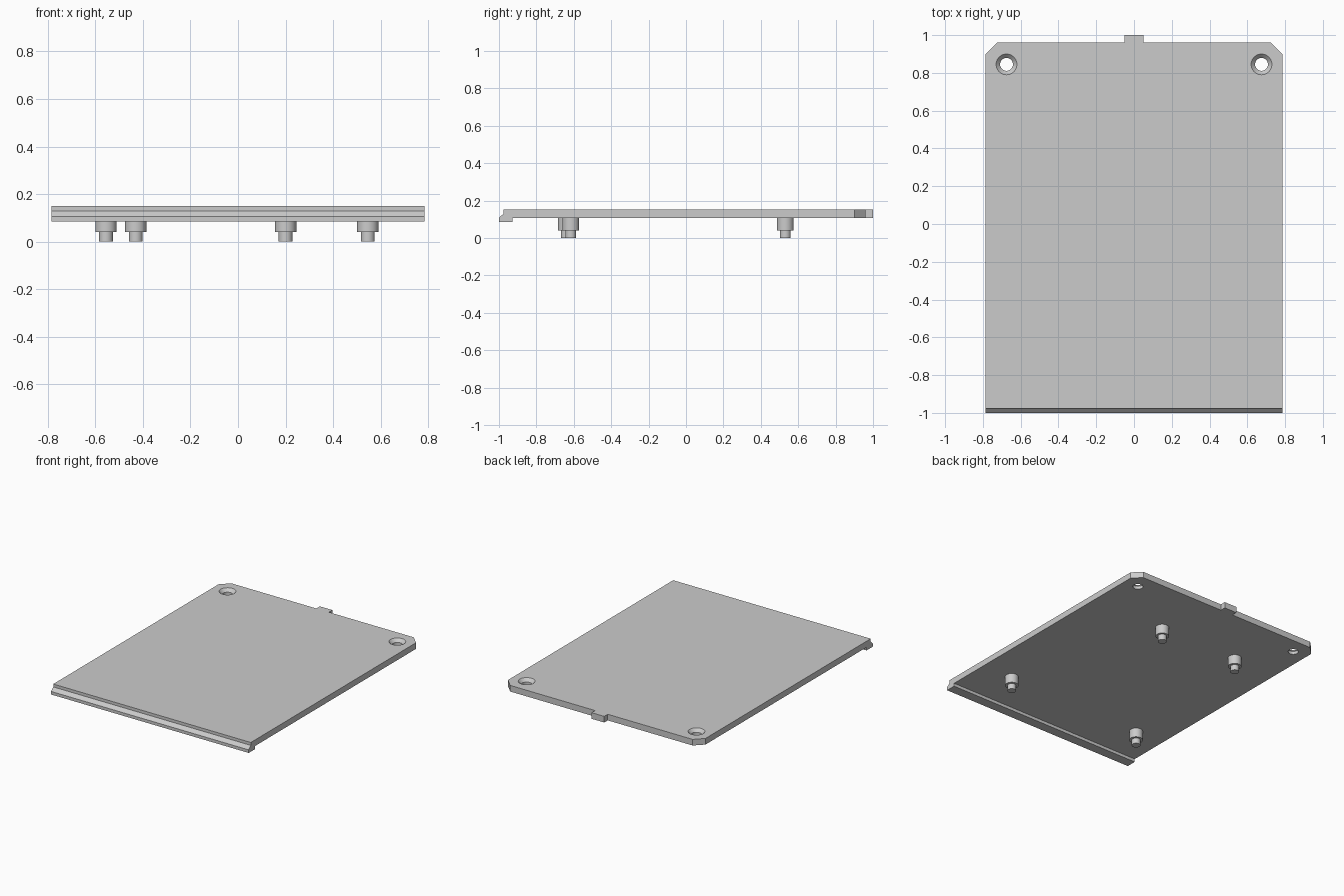
import bpy
import bmesh
from math import pi
from mathutils import Matrix, Vector

cube = bpy.data.objects.get("Cube")
if cube:
    bpy.data.objects.remove(cube, do_unlink=True)

grey = bpy.data.materials.new("plain grey")
grey.use_nodes = True
colour = (0.6, 0.6, 0.6, 1)
grey.diffuse_color = colour
grey.node_tree.nodes["Principled BSDF"].inputs["Base Color"].default_value = colour

HALF_W, BACK, BOTTOM, TOP = 0.785, 0.96, 0.107, 0.151


def finish(bm, name, smooth=False):
    """Turn a bmesh into a named grey object."""
    bmesh.ops.recalc_face_normals(bm, faces=bm.faces)
    mesh = bpy.data.meshes.new(name)
    bm.to_mesh(mesh)
    bm.free()
    mesh.materials.append(grey)
    obj = bpy.data.objects.new(name, mesh)
    bpy.context.collection.objects.link(obj)
    if smooth:
        bpy.ops.object.select_all(action="DESELECT")
        bpy.context.view_layer.objects.active = obj
        obj.select_set(True)
        bpy.ops.object.shade_smooth_by_angle()
    return obj


def lathe(name, profile, x, y):
    """Spin a (radius, height) profile about a vertical axis and cap it."""
    bm = bmesh.new()
    verts = [bm.verts.new((r, 0, z)) for r, z in profile]
    edges = [bm.edges.new(pair) for pair in zip(verts, verts[1:])]
    bmesh.ops.spin(bm, geom=verts + edges, cent=(0, 0, 0), axis=(0, 0, 1),
                   angle=2 * pi, steps=40, use_merge=True)
    bmesh.ops.remove_doubles(bm, verts=bm.verts, dist=1e-5)
    bmesh.ops.holes_fill(bm, edges=[e for e in bm.edges if e.is_boundary])
    bmesh.ops.translate(bm, verts=bm.verts, vec=(x, y, 0))
    return finish(bm, name, smooth=True)


# Plate with its sloped, dropped front lip: side profile swept across the width
side = [(-1, 0.085), (-0.928, 0.085), (-0.928, BOTTOM), (BACK, BOTTOM),
        (BACK, TOP), (-0.976, TOP), (-0.976, 0.13), (-1, BOTTOM)]
bm = bmesh.new()
face = bm.faces.new([bm.verts.new((-HALF_W, y, z)) for y, z in side])
swept = bmesh.ops.extrude_face_region(bm, geom=[face])["geom"]
bmesh.ops.translate(bm, vec=(2 * HALF_W, 0, 0),
                    verts=[v for v in swept if isinstance(v, bmesh.types.BMVert)])

# Clipped back corners
for s in (-1, 1):
    cut = bmesh.ops.bisect_plane(
        bm, geom=bm.verts[:] + bm.edges[:] + bm.faces[:],
        plane_co=(s * HALF_W, 0.9, 0), plane_no=Vector((s, 1, 0)), clear_outer=True)
    bmesh.ops.holes_fill(bm, edges=[e for e in bm.edges if e.is_boundary])
plate = finish(bm, "plate")

# Countersunk screw holes through the back corners
for s in (-1, 1):
    cutter = lathe("screw_hole_cutter", [(0.034, 0.05), (0.034, TOP - 0.022),
                                         (0.055, TOP), (0.055, 0.2)], s * 0.675, 0.845)
    cutter.hide_render = True
    mod = plate.modifiers.new("screw_hole", "BOOLEAN")
    mod.operation, mod.solver, mod.object = "DIFFERENCE", "EXACT", cutter
    bpy.context.view_layer.objects.active = plate
    bpy.ops.object.modifier_apply(modifier=mod.name)
    bpy.data.objects.remove(cutter, do_unlink=True)
bpy.ops.object.select_all(action="DESELECT")
plate.select_set(True)
bpy.context.view_layer.objects.active = plate
bpy.ops.object.shade_smooth_by_angle()

# Locating tab on the back edge
bm = bmesh.new()
bmesh.ops.create_cube(bm, size=1, matrix=Matrix.Translation((0, 0.98, (TOP + BOTTOM) / 2))
                      @ Matrix.Diagonal((0.1, 0.04, TOP - BOTTOM, 1)))
finish(bm, "back_tab")

# Stepped mounting pegs under the plate
pegs = {"front_right_peg": (-0.555, -0.64), "front_left_peg": (0.546, -0.616),
        "back_right_peg": (-0.43, 0.531), "back_left_peg": (0.2, 0.531)}
for name, (x, y) in pegs.items():
    lathe(name, [(0.029, 0), (0.029, 0.04), (0.045, 0.04), (0.045, BOTTOM)], x, y)
